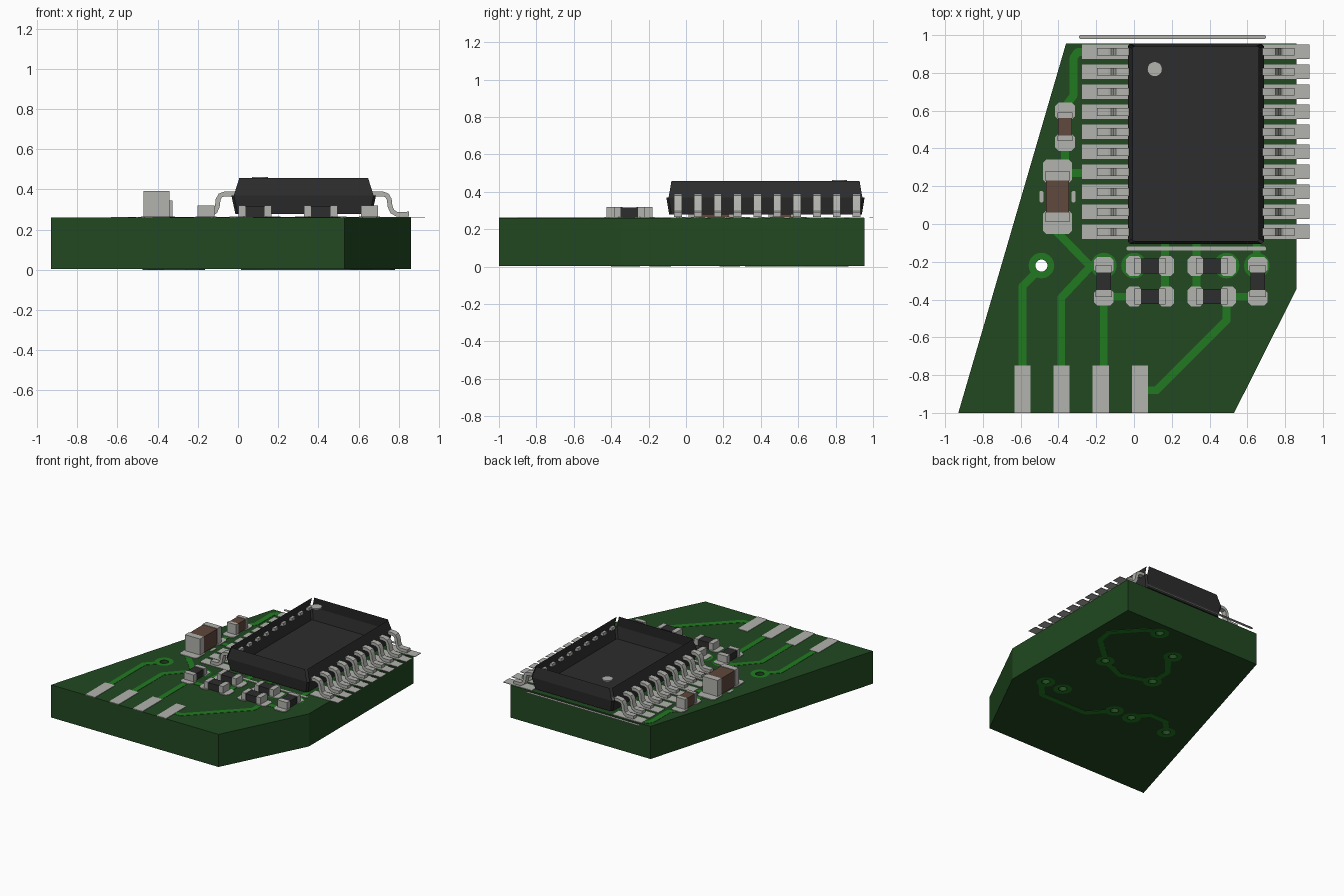
import bpy, bmesh
from math import sin, cos, pi
from mathutils import Vector

if "Cube" in bpy.data.objects:
    bpy.data.objects.remove(bpy.data.objects["Cube"])


def material(name, rgb):
    m = bpy.data.materials.new(name)
    m.use_nodes = True
    m.diffuse_color = (*rgb, 1)
    m.node_tree.nodes["Principled BSDF"].inputs["Base Color"].default_value = (*rgb, 1)
    return m


BOARD = material("dark green board", (0.015, 0.066, 0.015))
TRACE = material("bright green trace", (0.015, 0.195, 0.015))
SILVER = material("silver metal", (0.445, 0.445, 0.42))
BLACK = material("black plastic", (0.026, 0.026, 0.027))
BROWN = material("brown ceramic", (0.115, 0.065, 0.045))

TOP = 0.26          # board surface
BASE = 0.003        # board underside, above the lower traces
CX = 0.327          # chip centre line


def finish(bm, name, mat, smooth=False):
    bmesh.ops.recalc_face_normals(bm, faces=bm.faces)
    me = bpy.data.meshes.new(name)
    bm.to_mesh(me)
    bm.free()
    ob = bpy.data.objects.new(name, me)
    bpy.context.collection.objects.link(ob)
    me.materials.append(mat)
    if smooth:
        bpy.ops.object.select_all(action='DESELECT')
        ob.select_set(True)
        bpy.context.view_layer.objects.active = ob
        bpy.ops.object.shade_smooth_by_angle()
    return ob


def prism(bm, pts, z0, z1):
    lo = [bm.verts.new((x, y, z0)) for x, y in pts]
    hi = [bm.verts.new((x, y, z1)) for x, y in pts]
    bm.faces.new(lo[::-1])
    bm.faces.new(hi)
    n = len(pts)
    for i in range(n):
        j = (i + 1) % n
        bm.faces.new((lo[i], lo[j], hi[j], hi[i]))


def rect(x, y, w, h, c=0.0):
    """Rectangle outline with optional cut corners."""
    a, b = w / 2, h / 2
    if not c:
        return [(x - a, y - b), (x + a, y - b), (x + a, y + b), (x - a, y + b)]
    return [(x - a + c, y - b), (x + a - c, y - b), (x + a, y - b + c), (x + a, y + b - c),
            (x + a - c, y + b), (x - a + c, y + b), (x - a, y + b - c), (x - a, y - b + c)]


def circle(x, y, r, n=20):
    return [(x + r * cos(2 * pi * i / n), y + r * sin(2 * pi * i / n)) for i in range(n)]


def plates(name, mat, outlines, z0, z1):
    bm = bmesh.new()
    for pts in outlines:
        prism(bm, pts, z0, z1)
    return finish(bm, name, mat)


# Board with drilled holes
VIAS = [(-0.49, -0.22), (-0.16, -0.22), (0, -0.22), (0.49, -0.22), (0.65, -0.22),
        (0.47, 0.85), (0.515, 0.29), (0.18, 0.65), (0.06, 0.28)]
board = plates("board", BOARD, [[(-0.93, -1), (0.53, -1), (0.86, -0.345),
                                 (0.86, 0.955), (-0.36, 0.955)]], BASE, TOP)
cutter = plates("hole_cutter", BOARD, [circle(x, y, 0.032) for x, y in VIAS], -0.1, 0.4)
cutter.hide_render = True
mod = board.modifiers.new("holes", 'BOOLEAN')
mod.operation, mod.object, mod.solver = 'DIFFERENCE', cutter, 'EXACT'
bpy.context.view_layer.update()
drilled = bpy.data.meshes.new_from_object(
    board.evaluated_get(bpy.context.evaluated_depsgraph_get()))
board.modifiers.clear()
board.data = drilled
bpy.data.objects.remove(cutter)


# Rings around the holes on both faces
def rings(name, z):
    bm = bmesh.new()
    for x, y in VIAS:
        inner = [bm.verts.new((*p, z)) for p in circle(x, y, 0.032)]
        outer = [bm.verts.new((*p, z)) for p in circle(x, y, 0.068)]
        for i in range(20):
            j = (i + 1) % 20
            f = (inner[i], outer[i], outer[j], inner[j])
            bm.faces.new(f)
    ob = finish(bm, name, TRACE)
    up = z > 0.1
    for p in ob.data.polygons:
        if (p.normal.z > 0) != up:
            p.flip()


rings("upper_hole_rings", TOP + 0.003)
rings("lower_hole_rings", 0.0)


# Traces: straight strips with round joints
def traces(name, paths, z0, z1, w=0.021):
    bm = bmesh.new()
    for path in paths:
        pts = [Vector(p) for p in path]
        for a, b in zip(pts, pts[1:]):
            d = (b - a).normalized()
            s = Vector((-d.y, d.x)) * w
            prism(bm, [a - s, b - s, b + s, a + s], z0, z1)
        for p in pts[1:-1]:
            prism(bm, circle(p.x, p.y, w, 12), z0, z1)
    finish(bm, name, TRACE)


traces("upper_traces", [
    [(-0.52, -0.26), (-0.59, -0.33), (-0.59, -0.76)],
    [(-0.41, -0.04), (-0.23, -0.225), (-0.385, -0.39), (-0.385, -0.76)],
    [(-0.16, -0.38), (-0.16, -0.76)],
    [(0.05, -0.88), (0.12, -0.88), (0.49, -0.51), (0.49, -0.38)],
    [(-0.26, 0.91), (-0.3, 0.91), (-0.32, 0.88), (-0.32, 0.68), (-0.365, 0.62)],
    [(-0.365, 0.42), (-0.365, 0.32)],
    [(-0.36, 0.27), (-0.26, 0.27)],
    [(-0.16, -0.385), (0, -0.385)],
    [(0.165, -0.05), (0.165, -0.38)],
    [(0.33, -0.05), (0.33, -0.38)],
    [(0.65, -0.05), (0.65, -0.16)],
    [(0.49, -0.385), (0.65, -0.385)],
], TOP, TOP + 0.002)
traces("lower_traces", [
    [(0.51, 0.85), (0.58, 0.82), (0.76, 0.62), (0.74, 0.5), (0.55, 0.33)],
    [(0.47, 0.27), (0.3, 0.2), (0.1, 0.27)],
    [(0.18, 0.6), (0.06, 0.45), (0.06, 0.33)],
    [(0.65, -0.27), (0.55, -0.38), (0.14, -0.38), (0.03, -0.26)],
    [(-0.18, -0.17), (-0.25, -0.1), (-0.38, -0.1), (-0.46, -0.18)],
], 0.0, BASE)

# Edge contacts and printed lines
plates("edge_contacts", SILVER, [rect(-0.59 + 0.207 * i, -0.875, 0.085, 0.25)
                                 for i in range(4)], TOP, TOP + 0.004)
plates("printed_lines", SILVER, [
    rect(0.205, 0.99, 0.99, 0.02, 0.006), rect(0.33, -0.13, 0.74, 0.02, 0.006),
    rect(-0.49, 0.145, 0.02, 0.06, 0.005), rect(-0.32, 0.145, 0.02, 0.06, 0.005),
], TOP, TOP + 0.004)

# Chip: open shell whose upper corner facets are left out
bm = bmesh.new()
levels = [(0.278, 0.68, 1.03), (0.37, 0.72, 1.06), (0.457, 0.665, 1.03)]
loops = [[bm.verts.new((x, y, z)) for x, y in rect(CX, 0.425, w, h, 0.012)]
         for z, w, h in levels]
bm.faces.new(loops[0])
for k in range(2):
    for i in range(8):
        j = (i + 1) % 8
        if k == 0 or i % 2 == 0:
            bm.faces.new((loops[k][i], loops[k][j], loops[k + 1][j], loops[k + 1][i]))
finish(bm, "chip_body", BLACK)
plates("chip_marker", SILVER, [circle(0.11, 0.82, 0.04)], 0.452, 0.462)

# Chip leads and their solder pads, mirrored about the chip centre
ROWS = [0.912 - 0.106 * i for i in range(10)]
path = [Vector(p) for p in ((0.66, 0.378), (0.72, 0.378), (0.742, 0.37), (0.753, 0.35),
                            (0.757, 0.315), (0.768, 0.29), (0.79, 0.277), (0.85, 0.277))]
sides = []
for i, p in enumerate(path):
    d = (path[min(i + 1, len(path) - 1)] - path[max(i - 1, 0)]).normalized()
    sides.append(Vector((-d.y, d.x)) * 0.012)
outline = [p + s for p, s in zip(path, sides)] + [p - s for p, s in zip(path, sides)][::-1]
for side, label in ((1, "right"), (-1, "left")):
    bm = bmesh.new()
    for y in ROWS:
        prism(bm, outline, y - 0.021, y + 0.021)
    for v in bm.verts:
        x, z, y = v.co
        v.co = (CX + side * (x - CX), y, z)
    finish(bm, label + "_leads", SILVER, True)
    plates(label + "_lead_pads", SILVER,
           [rect(CX + side * 0.478, y, 0.25, 0.077) for y in ROWS], TOP, TOP + 0.004)


# Two-ended surface parts lying along x or y
def component(name, x, y, along_y, length, width, height, core, core_mat, pad):
    def place(off, l, w, c=0.0):
        return rect(x, y + off, w, l, c) if along_y else rect(x + off, y, l, w, c)
    end = (length - core) / 2
    off = (core + end) / 2
    pl, pw, po = pad
    plates(name + "_pads", SILVER, [place(s * po, pl, pw, 0.018) for s in (1, -1)],
           TOP, TOP + 0.006)
    plates(name + "_ends", SILVER, [place(s * off, end, width) for s in (1, -1)],
           TOP, TOP + height)
    plates(name + "_core", core_mat, [place(0, core, width - 0.006)],
           TOP + 0.004, TOP + height - 0.004)


RES = (0.165, 0.085, 0.06, 0.095, BLACK, (0.085, 0.105, 0.085))
n = 0
for x in (0.085, 0.412):
    for y in (-0.222, -0.383):
        n += 1
        component(f"resistor_{n}", x, y, False, *RES)
for x in (-0.16, 0.655):
    n += 1
    component(f"resistor_{n}", x, -0.303, True, *RES)
component("large_capacitor", -0.405, 0.145, True, 0.265, 0.13, 0.132, 0.17, BROWN,
          (0.125, 0.155, 0.135))
component("small_capacitor", -0.365, 0.515, True, 0.15, 0.08, 0.085, 0.095, BROWN,
          (0.09, 0.105, 0.083))
